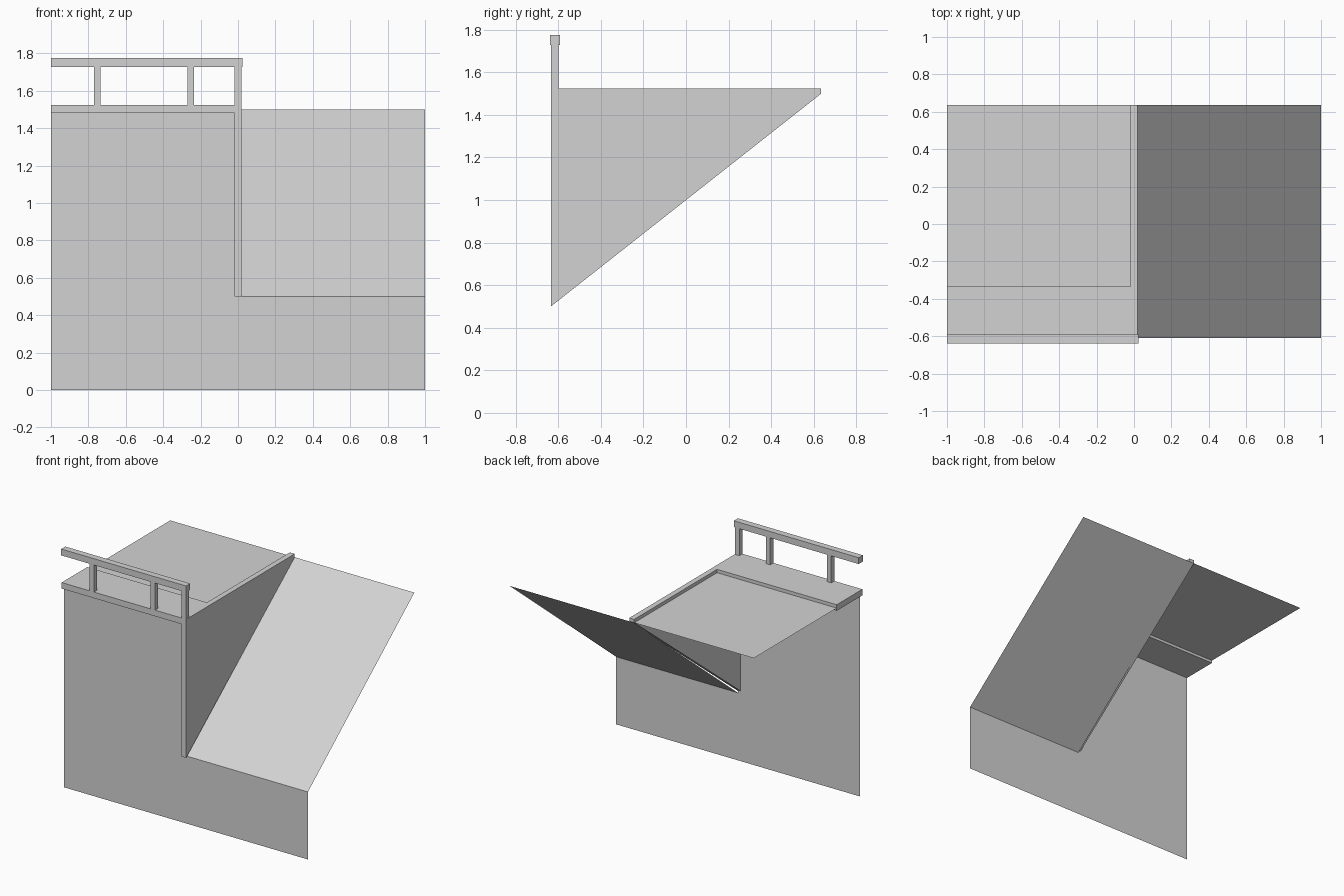
import bpy
import bmesh

cube = bpy.data.objects.get("Cube")
if cube:
    bpy.data.objects.remove(cube, do_unlink=True)

grey = bpy.data.materials.new("light_grey")
grey.use_nodes = True
colour = (0.65, 0.65, 0.65, 1)
grey.diffuse_color = colour
grey.node_tree.nodes["Principled BSDF"].inputs["Base Color"].default_value = colour


def finish(name, bm):
    mesh = bpy.data.meshes.new(name)
    bm.to_mesh(mesh)
    bm.free()
    mesh.materials.append(grey)
    obj = bpy.data.objects.new(name, mesh)
    bpy.context.collection.objects.link(obj)
    return obj


def sheet(name, points):
    """A single flat polygon."""
    bm = bmesh.new()
    bm.faces.new([bm.verts.new(p) for p in points])
    return finish(name, bm)


def prism(name, profile, x0, x1):
    """A (y, z) profile extruded along x."""
    bm = bmesh.new()
    face = bm.faces.new([bm.verts.new((x0, y, z)) for y, z in profile])
    new = bmesh.ops.extrude_face_region(bm, geom=[face])["geom"]
    moved = [v for v in new if isinstance(v, bmesh.types.BMVert)]
    bmesh.ops.translate(bm, verts=moved, vec=(x1 - x0, 0, 0))
    bmesh.ops.recalc_face_normals(bm, faces=bm.faces)
    return finish(name, bm)


def box(name, x, y, z):
    return prism(name, [(y[0], z[0]), (y[1], z[0]), (y[1], z[1]), (y[0], z[1])], *x)


FRONT, BACK, WALL = -0.635, 0.635, -0.61
LOW, DECK, CURB = 0.5, 1.5, 1.525
EDGE = 0.02

# Front wall, stepping down beside the deck
sheet("front_wall", [(-1, WALL, 0), (1, WALL, 0), (1, WALL, LOW),
                     (0, WALL, LOW), (0, WALL, DECK), (-1, WALL, DECK)])

# Sloping ramp and flat deck
sheet("ramp", [(0, WALL, LOW), (1, WALL, LOW), (1, BACK, DECK), (0, BACK, DECK)])
sheet("deck", [(-1, WALL, DECK), (0, WALL, DECK), (0, BACK, DECK), (-1, BACK, DECK)])

# Triangular wall between deck and ramp, rising to a curb
prism("side_wall", [(FRONT, LOW), (BACK, DECK), (BACK, CURB), (FRONT, CURB)], -EDGE, EDGE)

# Raised platform along the front of the deck
box("front_platform", (-1, -EDGE), (FRONT, -0.335), (1.48, CURB))

# Railing
for i, x in enumerate((-0.753, -0.253, 0)):
    box(f"rail_post_{i + 1}", (x - 0.018, x + 0.018), (FRONT, -0.598), (CURB, 1.73))
box("top_rail", (-1, 0.023), (-0.64, -0.592), (1.728, 1.775))
